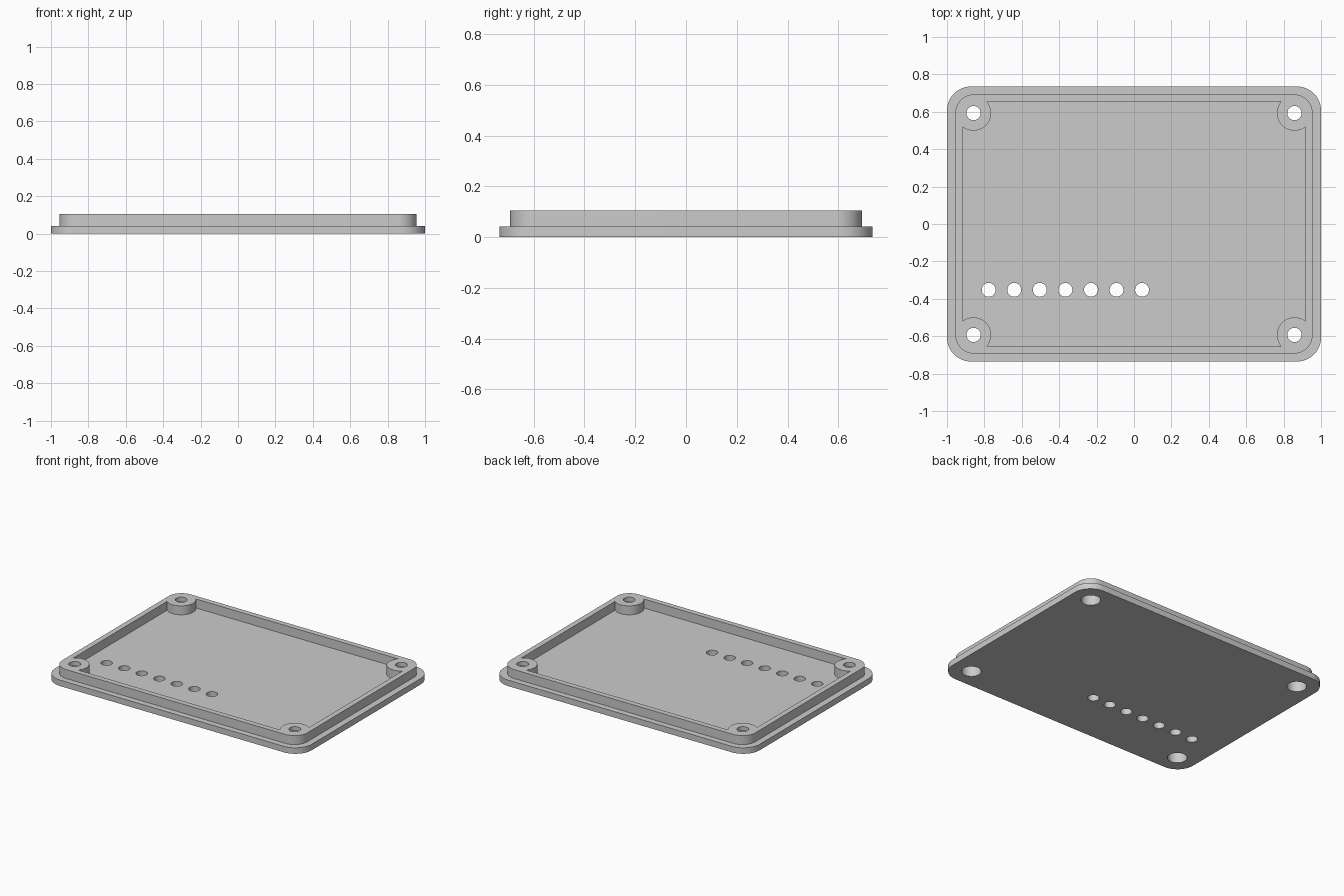
import bpy
import bmesh
from math import cos, sin, pi

cube = bpy.data.objects.get("Cube")
if cube:
    bpy.data.objects.remove(cube, do_unlink=True)

FLOOR, TOP = 0.042, 0.105
BOSS_X, BOSS_Y = 0.858, 0.593
CORNERS = [(sx * BOSS_X, sy * BOSS_Y) for sx in (-1, 1) for sy in (-1, 1)]

grey = bpy.data.materials.new("light_grey_plastic")
grey.use_nodes = True
colour = (0.6, 0.6, 0.6, 1)
grey.diffuse_color = colour
grey.node_tree.nodes["Principled BSDF"].inputs["Base Color"].default_value = colour


def prism(name, outline, z0, z1):
    """Extrude a closed outline between two heights."""
    bm = bmesh.new()
    face = bm.faces.new([bm.verts.new((x, y, z0)) for x, y in outline])
    top = bmesh.ops.extrude_face_region(bm, geom=[face])["geom"]
    verts = [v for v in top if isinstance(v, bmesh.types.BMVert)]
    bmesh.ops.translate(bm, verts=verts, vec=(0, 0, z1 - z0))
    bmesh.ops.recalc_face_normals(bm, faces=bm.faces)
    mesh = bpy.data.meshes.new(name)
    bm.to_mesh(mesh)
    bm.free()
    mesh.materials.append(grey)
    obj = bpy.data.objects.new(name, mesh)
    bpy.context.collection.objects.link(obj)
    return obj


def rounded_box(name, hx, hy, r, z0, z1, steps=12):
    outline = []
    for k, (sx, sy) in enumerate([(1, 1), (-1, 1), (-1, -1), (1, -1)]):
        for i in range(steps + 1):
            a = (k + i / steps) * pi / 2
            outline.append((sx * (hx - r) + r * cos(a), sy * (hy - r) + r * sin(a)))
    return prism(name, outline, z0, z1)


def cylinder(name, x, y, r, z0, z1, sides=48):
    angles = [2 * pi * i / sides for i in range(sides)]
    return prism(name, [(x + r * cos(a), y + r * sin(a)) for a in angles], z0, z1)


def combine(target, tool, operation):
    """Apply a boolean and discard the tool."""
    tool.hide_render = True
    mod = target.modifiers.new("boolean", "BOOLEAN")
    mod.operation = operation
    mod.solver = "EXACT"
    mod.object = tool
    bpy.context.view_layer.objects.active = target
    bpy.ops.object.modifier_apply(modifier=mod.name)
    bpy.data.objects.remove(tool, do_unlink=True)


# Flange plate with a raised inner lip
lid = rounded_box("enclosure_lid", 1.0, 0.735, 0.128, 0, FLOOR)
combine(lid, rounded_box("lip", 0.955, 0.693, 0.1, FLOOR / 2, TOP), "UNION")

# Pocket inside the lip, leaving round screw bosses in the corners
pocket = rounded_box("pocket_cutter", 0.917, 0.655, 0.06, FLOOR, TOP + 0.05)
for x, y in CORNERS:
    combine(pocket, cylinder("boss_cutter", x, y, 0.094, 0, TOP + 0.1), "DIFFERENCE")
combine(lid, pocket, "DIFFERENCE")

# Screw holes, counterbored from below
for x, y in CORNERS:
    combine(lid, cylinder("screw_cutter", x, y, 0.038, -0.05, TOP + 0.05), "DIFFERENCE")
    combine(lid, cylinder("counterbore_cutter", x, y, 0.063, -0.05, 0.075), "DIFFERENCE")

# Row of holes through the floor
for i in range(7):
    x = -0.777 + i * 0.1367
    combine(lid, cylinder("row_cutter", x, -0.352, 0.037, -0.05, TOP), "DIFFERENCE")

# Smooth round walls, crisp edges
bpy.ops.object.select_all(action="DESELECT")
lid.select_set(True)
bpy.context.view_layer.objects.active = lid
bpy.ops.object.shade_smooth_by_angle(angle=pi / 6)
